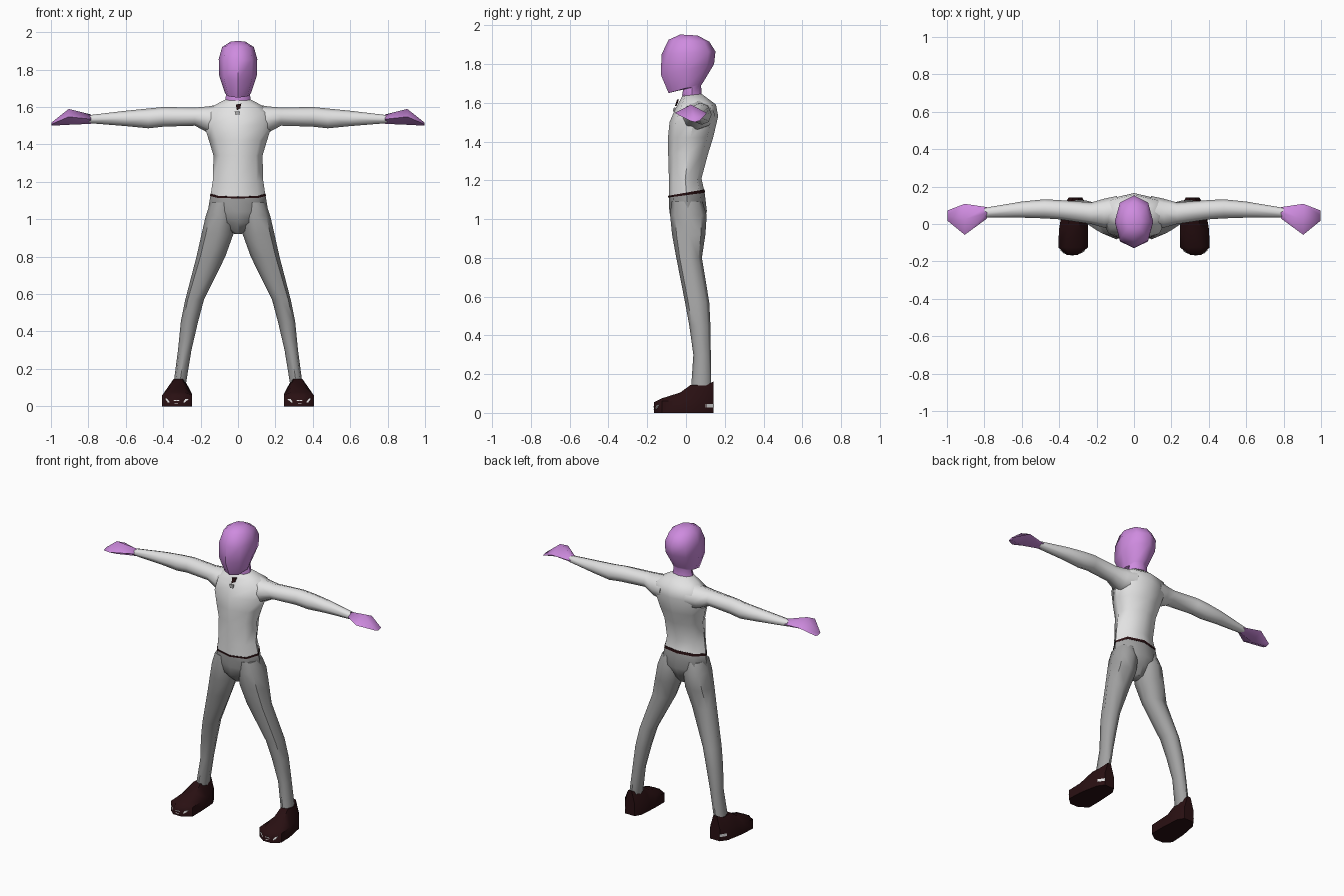
import bpy, bmesh, math
from mathutils import Vector


def material(name, rgb):
    m = bpy.data.materials.new(name)
    m.diffuse_color = (*rgb, 1)
    return m


SKIN = material("skin purple", (0.62, 0.26, 0.74))
SHIRT = material("shirt white", (0.76, 0.76, 0.76))
TROUSERS = material("trouser grey", (0.36, 0.36, 0.36))
BROWN = material("dark brown", (0.022, 0.005, 0.006))


def spow(v, p):
    return math.copysign(abs(v) ** p, v)


def level_ring(zf, zb, cx, rx, yf, yb, n=8, p=0.9):
    """Ring around z; zf and zb are the heights at its front and back."""
    out = []
    for i in range(n):
        a = 2 * math.pi * i / n
        s, c = spow(math.sin(a), p), spow(math.cos(a), p)
        t = (1 - c) / 2
        out.append(Vector((cx + rx * s, yf + (yb - yf) * t, zf + (zb - zf) * t)))
    return out


def side_ring(x, y0, y1, z0, z1, n=8):
    """Ring around x, for arms and hands."""
    out = []
    for i in range(n):
        a = 2 * math.pi * i / n
        out.append(Vector((x, (y0 + y1) / 2 + (y1 - y0) / 2 * math.cos(a),
                           (z0 + z1) / 2 + (z1 - z0) / 2 * math.sin(a))))
    return out


def shoe_ring(y, cx, rx, side, top, tw):
    """Flat-bottomed section across a shoe."""
    return [Vector((cx + x, y, z)) for x, z in
            ((-rx, 0), (rx, 0), (rx, side), (tw, top), (-tw, top), (-rx, side))]


def loft(name, rings, mat, mirror=False, angle=50):
    bm = bmesh.new()
    rows = [[bm.verts.new(p) for p in r] for r in rings]
    n = len(rows[0])
    for a, b in zip(rows, rows[1:]):
        for i in range(n):
            j = (i + 1) % n
            bm.faces.new((a[i], a[j], b[j], b[i]))
    bm.faces.new(rows[0])
    bm.faces.new(rows[-1])
    bmesh.ops.recalc_face_normals(bm, faces=bm.faces[:])
    me = bpy.data.meshes.new(name)
    bm.to_mesh(me)
    bm.free()
    me.materials.append(mat)
    ob = bpy.data.objects.new(name, me)
    bpy.context.collection.objects.link(ob)
    bpy.ops.object.select_all(action='DESELECT')
    ob.select_set(True)
    bpy.context.view_layer.objects.active = ob
    bpy.ops.object.shade_smooth_by_angle(angle=math.radians(angle))
    if mirror:
        ob.modifiers.new("mirror", 'MIRROR')
    return ob


def plate(name, pts, depth, mat, mirror=False):
    """Thin patch, thickened along depth."""
    d = Vector(depth)
    ring = [Vector(p) for p in pts]
    return loft(name, [ring, [p + d for p in ring]], mat, mirror, 20)


# Head and neck
loft("head", [level_ring(zf, zb, 0, rx, yf, yb) for zf, zb, rx, yf, yb in (
    (1.59, 1.59, .065, -.01, .085), (1.64, 1.65, .068, -.02, .08),
    (1.668, 1.69, .06, -.015, .078), (1.65, 1.70, .07, -.09, .085),
    (1.745, 1.80, .102, -.13, .145), (1.85, 1.865, .103, -.126, .152),
    (1.925, 1.915, .085, -.09, .12), (1.952, 1.947, .04, -.03, .06))], SKIN)

# Shirt body
loft("torso", [level_ring(zf, zb, 0, rx, yf, yb) for zf, zb, rx, yf, yb in (
    (1.115, 1.15, .146, -.089, .093), (1.20, 1.21, .135, -.088, .08),
    (1.34, 1.34, .131, -.092, .115), (1.42, 1.42, .155, -.093, .14),
    (1.50, 1.53, .185, -.085, .166), (1.565, 1.59, .175, -.057, .155),
    (1.605, 1.62, .12, -.035, .115), (1.637, 1.645, .066, -.018, .082))], SHIRT)

# Belt line
loft("belt", [level_ring(zf, zb, 0, rx, yf, yb) for zf, zb, rx, yf, yb in (
    (1.111, 1.136, .149, -.092, .098), (1.12, 1.153, .148, -.092, .096))], BROWN)

# Sleeves
loft("sleeve", [side_ring(*r) for r in (
    (.09, -.01, .15, 1.46, 1.615), (.16, -.02, .135, 1.462, 1.603),
    (.23, .0, .115, 1.50, 1.597), (.40, .025, .128, 1.495, 1.6),
    (.48, .03, .132, 1.486, 1.592), (.60, .034, .12, 1.498, 1.58),
    (.80, .034, .086, 1.514, 1.556))], SHIRT, True)

# Hands: pointed mitts
loft("hand", [side_ring(*r, n=4) for r in (
    (.785, .03, .09, 1.51, 1.56), (.905, -.058, .108, 1.505, 1.59),
    (.998, .018, .072, 1.5, 1.516))], SKIN, True, 70)

# Trousers: pelvis and legs
loft("pelvis", [level_ring(zf, zb, 0, rx, yf, yb) for zf, zb, rx, yf, yb in (
    (1.115, 1.145, .147, -.089, .095), (1.04, 1.04, .162, -.086, .108),
    (.98, .99, .11, -.075, .085), (.92, .93, .025, -.02, .05))], TROUSERS)
loft("leg", [level_ring(z, z, cx, rx, yf, yb) for z, cx, rx, yf, yb in (
    (1.09, .085, .063, -.075, .085), (1.02, .094, .078, -.082, .107),
    (.92, .11, .085, -.072, .1), (.80, .145, .077, -.05, .082),
    (.57, .232, .05, -.005, .12), (.45, .26, .046, .017, .126),
    (.30, .285, .036, .038, .128), (.11, .313, .033, .025, .13))], TROUSERS, True)

# Shoes
loft("shoe", [shoe_ring(*r) for r in (
    (-.165, .33, .03, .03, .055, .02), (-.125, .325, .08, .06, .075, .04),
    (-.03, .323, .078, .065, .105, .035), (.025, .32, .072, .07, .145, .025),
    (.10, .315, .062, .08, .14, .03), (.142, .312, .035, .08, .162, .012))],
    BROWN, True)

# Light trim on toes and heels
plate("toe_trim", ((.262, -.145, .04), (.285, -.157, .02), (.33, -.17, .015),
                   (.375, -.157, .02), (.392, -.143, .042), (.33, -.17, .032)),
      (0, .006, 0), SHIRT, True)
plate("heel_trim", ((.378, .098, .028), (.348, .144, .028),
                    (.348, .144, .046), (.378, .098, .046)),
      (-.006, -.004, 0), SHIRT, True)

# Collar knot and button
plate("collar_knot", ((-.012, -.047, 1.613), (.018, -.045, 1.618),
                      (.012, -.054, 1.593), (-.006, -.058, 1.582)),
      (0, .009, 0), BROWN)
plate("collar_button", ((-.018, -.063, 1.575), (.01, -.063, 1.575),
                        (.008, -.068, 1.556), (-.012, -.068, 1.556)),
      (0, .009, 0), TROUSERS)
